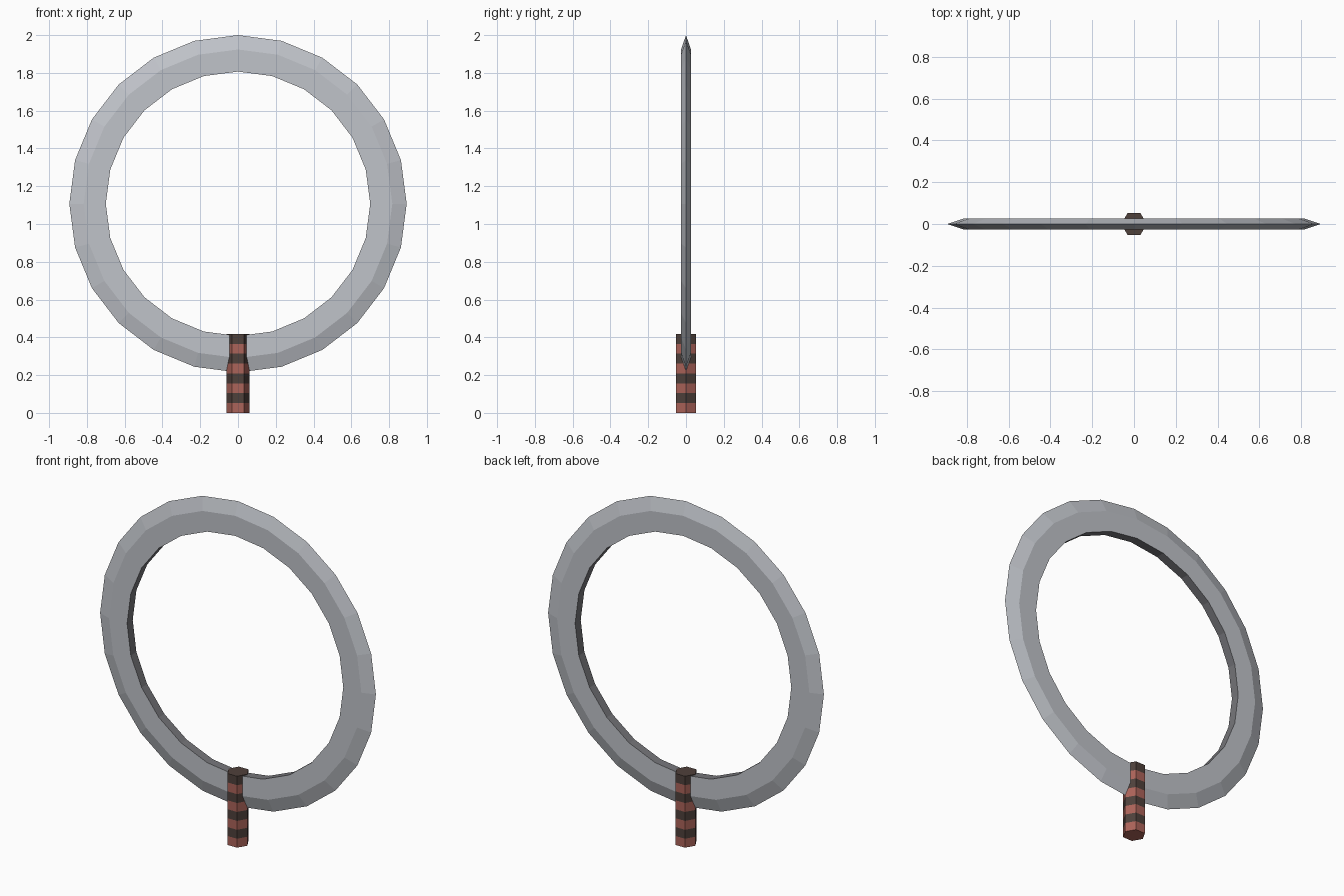
import bpy, bmesh, math

if "Cube" in bpy.data.objects:
    bpy.data.objects.remove(bpy.data.objects["Cube"])

def material(name, rgb):
    m = bpy.data.materials.new(name)
    m.diffuse_color = (*rgb, 1)
    m.use_nodes = True
    m.node_tree.nodes["Principled BSDF"].inputs["Base Color"].default_value = m.diffuse_color
    return m

steel = material("steel grey", (0.53, 0.55, 0.59))
inner_steel = material("dark inner steel", (0.18, 0.18, 0.195))
red = material("grip red", (0.41, 0.125, 0.10))
dark = material("grip dark brown", (0.078, 0.052, 0.044))

def finish(name, bm, mats):
    bmesh.ops.recalc_face_normals(bm, faces=bm.faces[:])
    me = bpy.data.meshes.new(name)
    bm.to_mesh(me)
    bm.free()
    ob = bpy.data.objects.new(name, me)
    bpy.context.collection.objects.link(ob)
    for m in mats:
        me.materials.append(m)
    return ob

def skin(bm, rings, closed):
    """Join successive loops of vertices with quads."""
    n = len(rings[0])
    for i in range(len(rings) if closed else len(rings) - 1):
        a, b = rings[i], rings[(i + 1) % len(rings)]
        for j in range(n):
            k = (j + 1) % n
            bm.faces.new((a[j], a[k], b[k], b[j]))

# Ring blade: profile (radius, y) with a sharp outer edge, swept in 24 steps
CENTRE = 1.107
profile = [(0.70, -0.026), (0.817, -0.026), (0.893, 0), (0.817, 0.026), (0.70, 0.026)]
bm = bmesh.new()
rings = []
for i in range(24):
    a = math.tau * i / 24
    rings.append([bm.verts.new((r * math.sin(a), y, CENTRE + r * math.cos(a)))
                  for r, y in profile])
skin(bm, rings, True)
# Inner wall is darker
for f in bm.faces:
    f.material_index = int(all(math.hypot(v.co.x, v.co.z - CENTRE) < 0.75 for v in f.verts))
finish("ring_blade", bm, [steel, inner_steel])

# Handle: hexagonal grip in eight alternating bands, red at the bottom
BANDS, HEIGHT, RADIUS = 8, 0.418, 0.061
bm = bmesh.new()
rings = []
for i in range(BANDS + 1):
    rings.append([bm.verts.new((RADIUS * math.cos(math.tau * j / 6),
                                RADIUS * math.sin(math.tau * j / 6),
                                HEIGHT * i / BANDS)) for j in range(6)])
skin(bm, rings, False)
bm.faces.new(rings[0])
bm.faces.new(rings[-1])
for f in bm.faces:
    band = min(int(f.calc_center_median().z / HEIGHT * BANDS), BANDS - 1)
    f.material_index = band % 2
finish("handle", bm, [red, dark])
